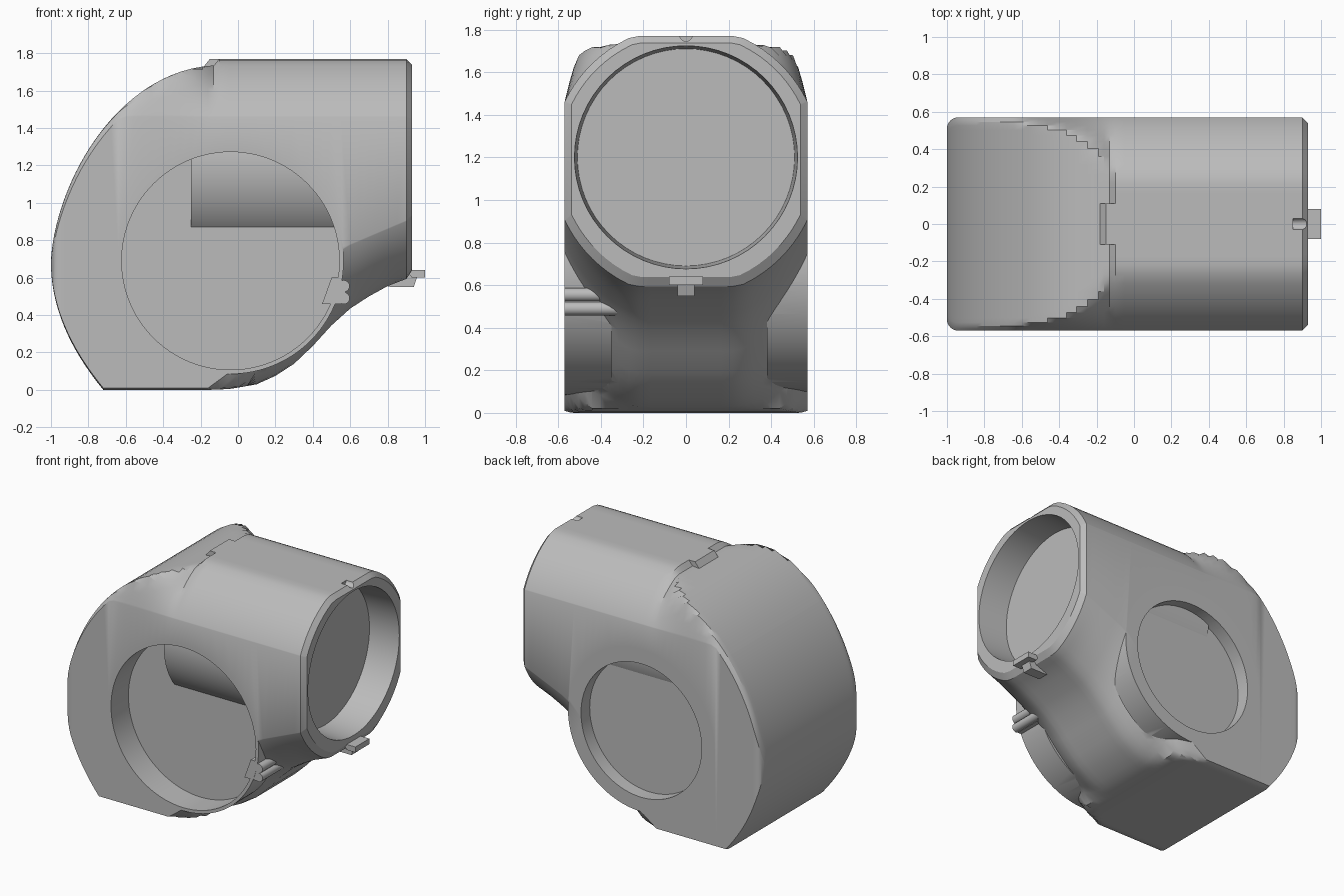
import bpy, bmesh, math
from mathutils import Matrix

if "Cube" in bpy.data.objects:
    bpy.data.objects.remove(bpy.data.objects["Cube"])

grey = bpy.data.materials.new("plain grey")
grey.use_nodes = True
grey.diffuse_color = (0.5, 0.5, 0.5, 1)
grey.node_tree.nodes["Principled BSDF"].inputs["Base Color"].default_value = (0.5, 0.5, 0.5, 1)


def finish(bm, name):
    bmesh.ops.recalc_face_normals(bm, faces=bm.faces)
    mesh = bpy.data.meshes.new(name)
    bm.to_mesh(mesh)
    bm.free()
    mesh.materials.append(grey)
    ob = bpy.data.objects.new(name, mesh)
    bpy.context.collection.objects.link(ob)
    return ob


def cylinder(name, axis, start, end, centre, r1, r2=None, sides=64):
    """Cylinder along x or y; centre holds the other two coordinates."""
    bm = bmesh.new()
    bmesh.ops.create_cone(bm, cap_ends=True, segments=sides, radius1=r1,
                          radius2=r1 if r2 is None else r2, depth=end - start)
    mid = (start + end) / 2
    if axis == "x":
        m = Matrix.Translation((mid, *centre)) @ Matrix.Rotation(math.pi / 2, 4, "Y")
    else:
        m = Matrix.Translation((centre[0], mid, centre[1])) @ Matrix.Rotation(-math.pi / 2, 4, "X")
    bm.transform(m)
    return finish(bm, name)


def prism(name, outline, y0, y1):
    """Extrude an x-z outline along y."""
    bm = bmesh.new()
    face = bm.faces.new([bm.verts.new((x, y0, z)) for x, z in outline])
    new = bmesh.ops.extrude_face_region(bm, geom=[face])["geom"]
    bmesh.ops.translate(bm, vec=(0, y1 - y0, 0), verts=[v for v in new if isinstance(v, bmesh.types.BMVert)])
    return finish(bm, name)


def apply_boolean(ob, other, operation):
    bpy.context.view_layer.objects.active = ob
    mod = ob.modifiers.new(operation, "BOOLEAN")
    mod.operation, mod.object, mod.solver = operation, other, "EXACT"
    bpy.ops.object.modifier_apply(modifier=mod.name)
    bpy.data.objects.remove(other)


def lerp_table(table, x):
    for (x0, v0), (x1, v1) in zip(table, table[1:]):
        if x <= x1:
            return v0 + (v1 - v0) * max(0, (x - x0) / (x1 - x0))
    return table[-1][1]


# Housing: one loft along x, from scroll to round outlet
HALF, TUBE_Z, TUBE_R = 0.57, 1.19, 0.63
BELLY = [(-0.16, 0), (-0.04, 0.005), (0.1, 0.03), (0.2, 0.075), (0.3, 0.14), (0.4, 0.235), (0.5, 0.345),
         (0.6, 0.435), (0.7, 0.5), (0.8, 0.555), (0.93, 0.605)]
SIDE_LOW = [(-0.16, 0.01), (0.1, 0.2), (0.3, 0.48), (0.5, 0.72), (0.6, 0.78), (0.93, 0.92)]


def section(x):
    u = min(1, max(0, (-0.1 - x) / 0.9))
    top = 1.77 if x > -0.11 else 0.68 + 1.055 * (1 - u * u) ** 0.6
    low = lerp_table(BELLY, x) if x > -0.72 else 0.68 - 0.68 * math.sqrt((x + 1) / 0.28)
    side_top = min(1.46, top - min(0.04, (top - low) / 4))
    side_low = lerp_table(SIDE_LOW, x) if x > -0.16 else low + min(0.01, (top - low) / 4)
    top_k = 1 + 5 * min(1, max(0, (-0.1 - x) / 0.52)) ** 1.5
    low_k = 1 + 4 * min(1, max(0, (0.1 - x) / 0.26))
    edge = max(0, 1 - (x + 1) / 0.06)
    w = HALF - 0.06 * (1 - math.sqrt(1 - edge * edge))
    clip = math.sqrt(TUBE_R ** 2 - HALF ** 2)
    n = 32
    upper, lower = [], []
    for i in range(n + 1):
        s = math.sin(math.pi * (i / n - 0.5))
        f = max(0, (math.sqrt(TUBE_R ** 2 - (s * HALF) ** 2) - clip) / (0.58 - clip))
        upper.append((x, w * s, side_top + (top - side_top) * min(1, f * top_k)))
        lower.append((x, w * s, side_low + (low - side_low) * min(1, f * low_k)))
    return upper + lower[::-1]


stations = [-1 + 0.87 * (t / 28) ** 2 for t in range(1, 29)] + [-0.72, -0.16, -0.1]
stations += [-0.1 + 0.05 * i for i in range(1, 21)]
rings = [section(x) for x in sorted(stations)]
rings.append([(0.93, y * 0.945, TUBE_Z + (z - TUBE_Z) * 0.945) for _, y, z in section(0.93)])
bm = bmesh.new()
loops = [[bm.verts.new(p) for p in ring] for ring in rings]
for a, b in zip(loops, loops[1:]):
    for i in range(len(a)):
        j = (i + 1) % len(a)
        bm.faces.new((a[i], a[j], b[j], b[i]))
bm.faces.new(loops[0])
bm.faces.new(loops[-1])
housing = finish(bm, "blower_housing")

# Round bosses on both sides, then the recesses and the outlet bore
HUB = (-0.04, 0.69)
apply_boolean(housing, cylinder("front_boss", "y", -HALF, -0.35, HUB, 0.605, sides=96), "UNION")
apply_boolean(housing, cylinder("back_boss", "y", 0.38, HALF, HUB, 0.59, sides=96), "UNION")
apply_boolean(housing, cylinder("front_recess", "y", -0.7, -0.37, HUB, 0.582, sides=96), "DIFFERENCE")
apply_boolean(housing, cylinder("back_recess", "y", 0.47, 0.7, HUB, 0.485, sides=96), "DIFFERENCE")
apply_boolean(housing, cylinder("outlet_bore", "x", 0.7, 0.95, (0, 1.2), 0.51, 0.525), "DIFFERENCE")
apply_boolean(housing, cylinder("top_notch", "x", 0.85, 0.95, (0, 1.775), 0.03, sides=16), "DIFFERENCE")

# Inner duct showing through the front recess
duct = cylinder("inner_duct", "x", -0.25, 0.65, (0, 1.2), 0.495)

# Seam catch on the top and latch under the outlet
prism("top_catch", [(-0.19, 1.72), (-0.15, 1.77), (-0.09, 1.77), (-0.09, 1.7)], -0.11, 0.11)
prism("outlet_latch", [(0.93, 0.6), (1, 0.6), (1, 0.64), (0.9, 0.64)], -0.08, 0.08)
prism("latch_wedge", [(0.78, 0.56), (0.82, 0.55), (0.94, 0.55), (0.96, 0.61), (0.8, 0.64)], -0.04, 0.04)

# Cable clip ribs beside the front boss
ribs = [cylinder(f"clip_rib_{i + 1}", "y", -HALF, -0.3, (0.565, z), 0.032, sides=20)
        for i, z in enumerate((0.49, 0.555))]
prism("clip_base", [(0.45, 0.46), (0.55, 0.46), (0.575, 0.52), (0.55, 0.6), (0.5, 0.6)], -HALF + 0.002, -0.3)

# Smooth shading with crisp edges
bpy.ops.object.select_all(action="DESELECT")
for ob in [housing, duct] + ribs:
    ob.select_set(True)
bpy.context.view_layer.objects.active = housing
bpy.ops.object.shade_smooth_by_angle(angle=math.radians(28))
